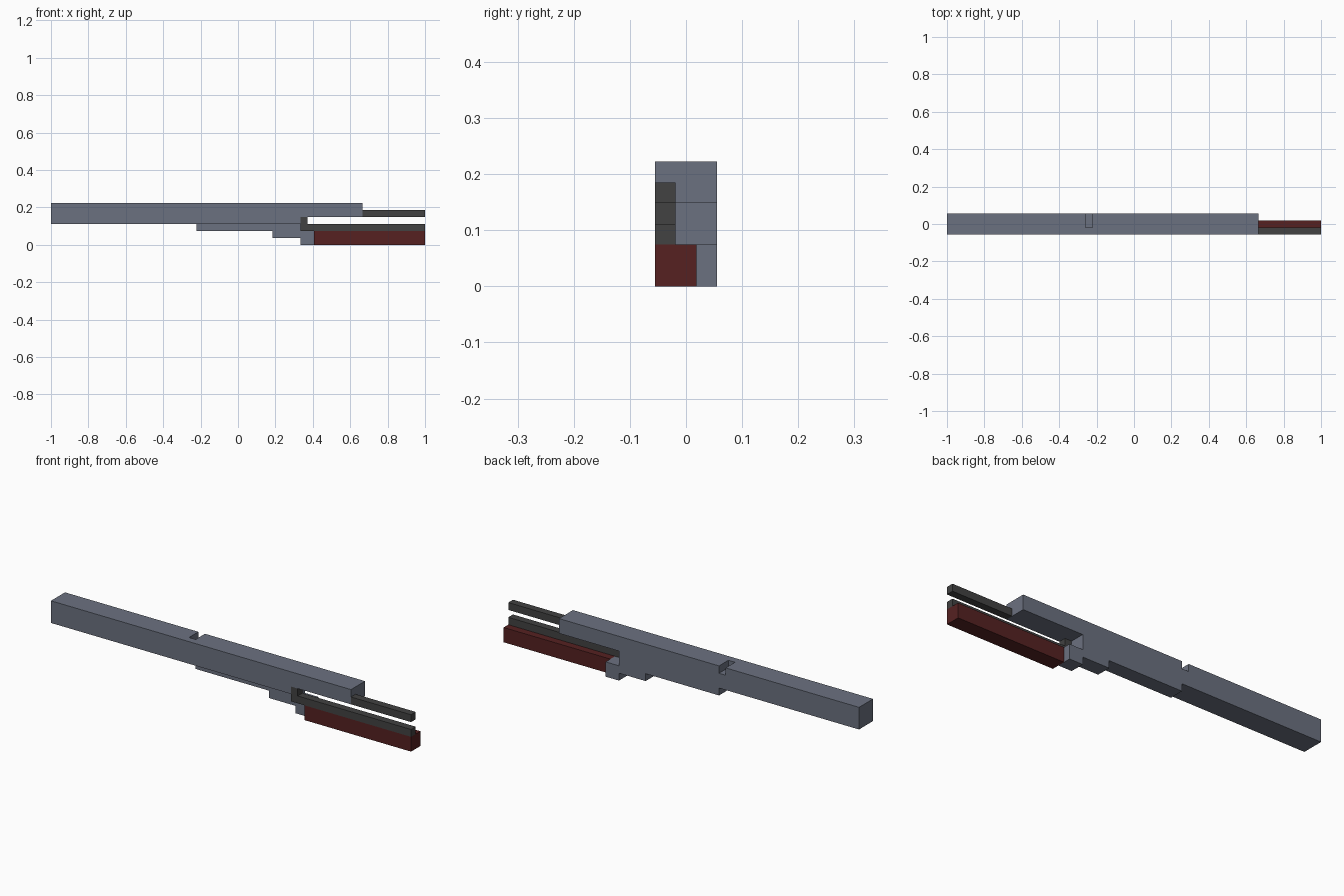
import bpy
import bmesh

if "Cube" in bpy.data.objects:
    bpy.data.objects.remove(bpy.data.objects["Cube"], do_unlink=True)

U = 2 / 54  # module: the model is 54 x 3 x 6 units


def material(name, rgb):
    m = bpy.data.materials.new(name)
    m.use_nodes = True
    m.diffuse_color = (*rgb, 1)
    m.node_tree.nodes["Principled BSDF"].inputs["Base Color"].default_value = (*rgb, 1)
    return m


steel = material("blue grey steel", (0.148, 0.166, 0.216))
dark = material("dark grey metal", (0.054, 0.054, 0.054))
red = material("dark red wood", (0.092, 0.0155, 0.0155))


def prism(name, profile, y0, y1, mat):
    """Extrude an (x, z) side profile from y0 to y1, all in modules."""
    bm = bmesh.new()
    face = bm.faces.new([bm.verts.new(((x - 27) * U, (y0 - 1.5) * U, z * U))
                         for x, z in profile])
    out = bmesh.ops.extrude_face_region(bm, geom=[face])
    moved = [v for v in out["geom"] if isinstance(v, bmesh.types.BMVert)]
    bmesh.ops.translate(bm, verts=moved, vec=(0, (y1 - y0) * U, 0))
    bmesh.ops.recalc_face_normals(bm, faces=bm.faces)
    mesh = bpy.data.meshes.new(name)
    bm.to_mesh(mesh)
    bm.free()
    mesh.materials.append(mat)
    obj = bpy.data.objects.new(name, mesh)
    bpy.context.collection.objects.link(obj)
    return obj


def block(name, x, y, z, mat):
    return prism(name, [(x[0], z[0]), (x[1], z[0]), (x[1], z[1]), (x[0], z[1])], *y, mat)


def combine(target, tool, operation):
    mod = target.modifiers.new(operation, 'BOOLEAN')
    mod.operation, mod.solver, mod.object = operation, 'EXACT', tool
    bpy.context.view_layer.objects.active = target
    bpy.ops.object.modifier_apply(modifier=mod.name)
    bpy.data.objects.remove(tool, do_unlink=True)


# Long main body, undercut towards the +x end
body = prism("main_body", [(0, 3), (36, 3), (36, 4), (45, 4), (45, 6), (0, 6)], 0, 3, steel)

# Stepped underside, set back from the front face
steps = prism("stepped_underside",
              [(21, 3.5), (21, 2), (32, 2), (32, 1), (36, 1), (36, 0),
               (38, 0), (38, 2), (36, 2), (36, 3.5)], 1, 3, steel)
combine(body, steps, 'UNION')

# Notch in the top, open to the back
notch = block("notch_cutter", (20, 21), (1, 4), (5, 7), steel)
combine(body, notch, 'DIFFERENCE')

# Thin rods, the lower one with an upright end
block("upper_rod", (45, 54), (0, 1), (4, 5), dark)
prism("lower_rod", [(36, 2), (54, 2), (54, 3), (37, 3), (37, 4), (36, 4)], 0, 1, dark)

# Red bar under the lower rod
block("red_bar", (38, 54), (0, 2), (0, 2), red)
